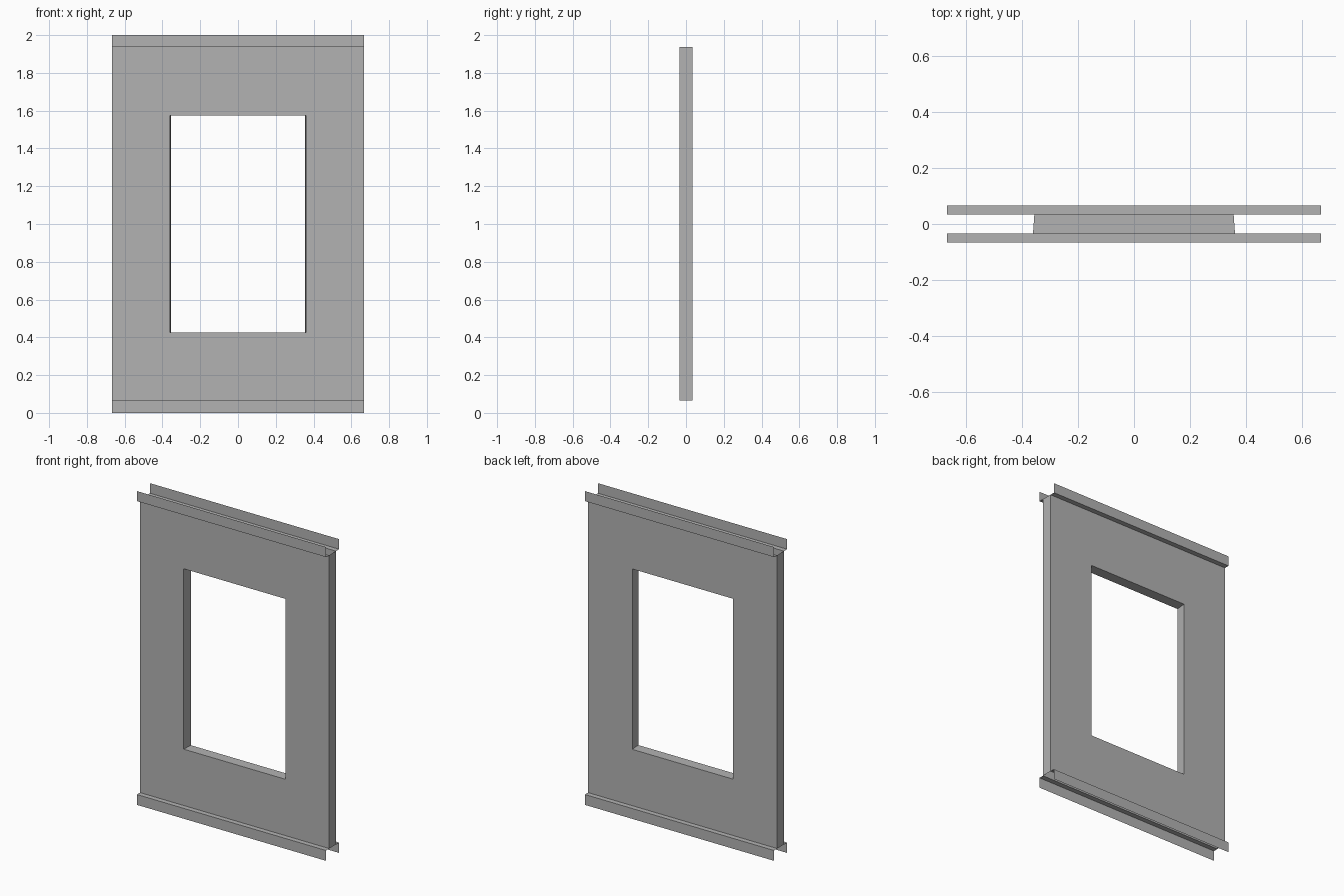
import bpy
import bmesh

if "Cube" in bpy.data.objects:
    bpy.data.objects.remove(bpy.data.objects["Cube"], do_unlink=True)

HALF_W = 0.667                   # half width of the panel
WALL_Y, LIP_Y = 0.034, 0.066     # depth of the wall skin and of the rail lips
LOW, HIGH, TOP = 0.066, 1.936, 2.0

grey = bpy.data.materials.new("plain grey")
grey.use_nodes = True
colour = (0.45, 0.45, 0.45, 1)
grey.diffuse_color = colour
grey.node_tree.nodes["Principled BSDF"].inputs["Base Color"].default_value = colour


def finish(name, bm):
    mesh = bpy.data.meshes.new(name)
    bm.to_mesh(mesh)
    bm.free()
    mesh.materials.append(grey)
    obj = bpy.data.objects.new(name, mesh)
    bpy.context.collection.objects.link(obj)


def rectangle(bm, half_w, y, low, high):
    corners = ((-half_w, low), (half_w, low), (half_w, high), (-half_w, high))
    return [bm.verts.new((x, y, z)) for x, z in corners]


# Wall panel: two skins round a slightly tapered window opening,
# closed at the sides and left open at top and bottom
bm = bmesh.new()
rings = [
    rectangle(bm, HALF_W, -WALL_Y, LOW, HIGH),
    rectangle(bm, 0.36, -WALL_Y, 0.425, 1.575),
    rectangle(bm, 0.355, WALL_Y, 0.425, 1.575),
    rectangle(bm, HALF_W, WALL_Y, LOW, HIGH),
]
for r, a in enumerate(rings):
    b = rings[(r + 1) % 4]
    for i in range(4):
        if r == 3 and i in (0, 2):
            continue
        j = (i + 1) % 4
        bm.faces.new((a[i], a[j], b[j], b[i]))
finish("wall_panel", bm)


# Rails: thin sheet ledges with a lip, along the top and bottom of both skins
def rail(name, side, ledge_z, lip_z, flip):
    bm = bmesh.new()
    profile = ((WALL_Y, ledge_z), (LIP_Y, ledge_z), (LIP_Y, lip_z))
    pairs = [[bm.verts.new((x, side * y, z)) for x in (-HALF_W, HALF_W)]
             for y, z in profile]
    for p, q in zip(pairs, pairs[1:]):
        bm.faces.new((p[0], p[1], q[1], q[0]))
    if flip:
        bmesh.ops.reverse_faces(bm, faces=bm.faces[:])
    finish(name, bm)


for label, side in (("front", -1), ("back", 1)):
    rail("top_rail_" + label, side, HIGH, TOP, side > 0)
    rail("bottom_rail_" + label, side, LOW, 0, side < 0)
